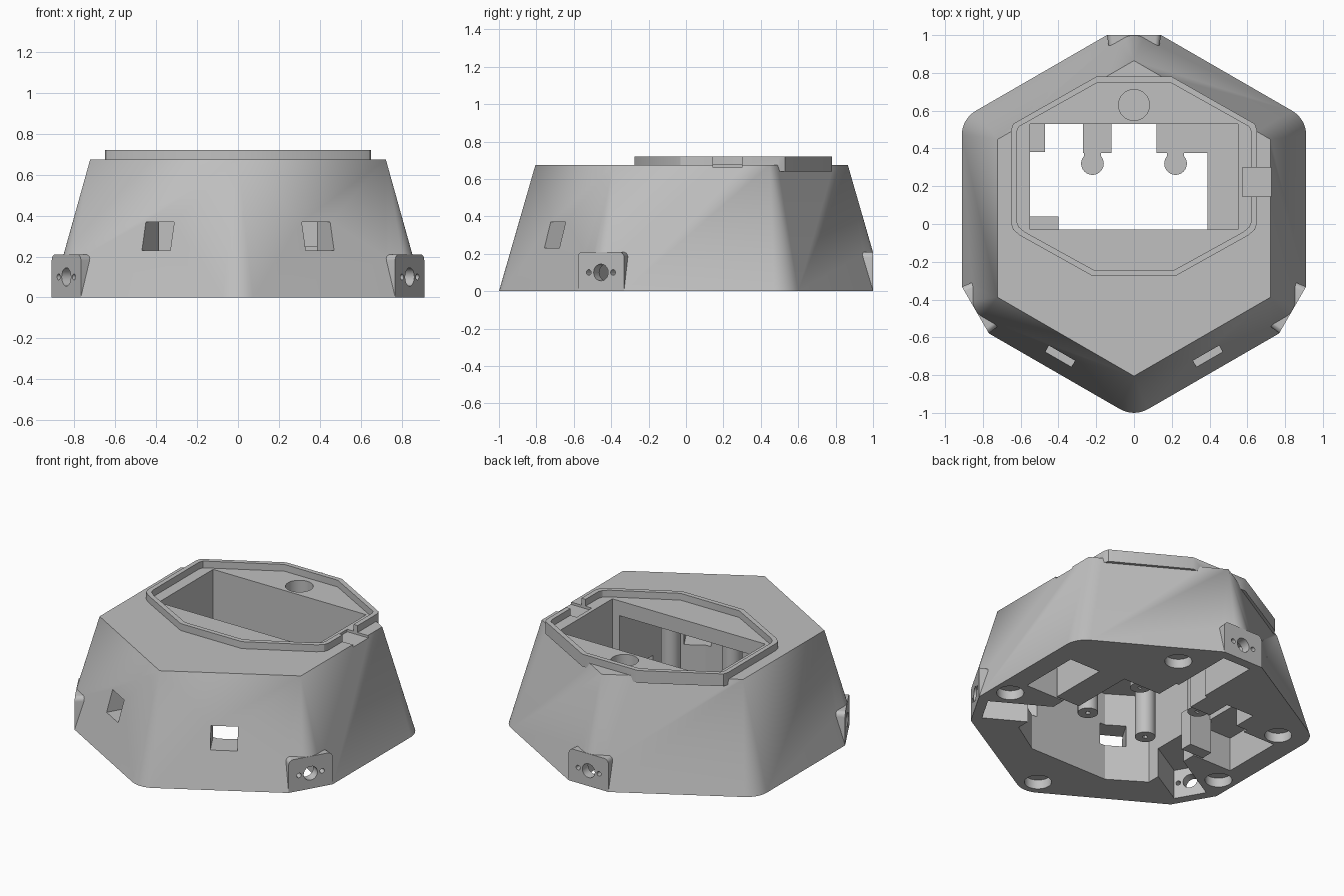
import bpy, bmesh
from math import sin, cos, pi, radians, sqrt
from mathutils import Matrix

cube = bpy.data.objects.get("Cube")
if cube:
    bpy.data.objects.remove(cube, do_unlink=True)

SHADE = (0.53, 0.53, 0.53, 1)
grey = bpy.data.materials.new("plain_grey")
grey.use_nodes = True
grey.diffuse_color = SHADE
grey.node_tree.nodes["Principled BSDF"].inputs["Base Color"].default_value = SHADE

CENTRE_Y = 0.03
TOP = 0.675
BELOW = -0.05  # solids start under the ground and are trimmed flat


def loft(name, lower, upper, matrix=None):
    """Closed solid between two matching rings; coincident points are shared."""
    bm = bmesh.new()
    shared = {}

    def vert(p):
        key = tuple(round(c, 5) for c in p)
        if key not in shared:
            shared[key] = bm.verts.new(p)
        return shared[key]

    def face(verts):
        verts = list(dict.fromkeys(verts))
        if len(verts) > 2:
            bm.faces.new(verts)

    a = [vert(p) for p in lower]
    b = [vert(p) for p in upper]
    face(a)
    face(b)
    for i in range(len(a)):
        j = (i + 1) % len(a)
        face((a[i], a[j], b[j], b[i]))
    bmesh.ops.recalc_face_normals(bm, faces=bm.faces[:])
    if matrix:
        bm.transform(matrix)
    mesh = bpy.data.meshes.new(name)
    bm.to_mesh(mesh)
    bm.free()
    mesh.materials.append(grey)
    obj = bpy.data.objects.new(name, mesh)
    bpy.context.collection.objects.link(obj)
    return obj


def prism(name, pts, z0, z1, matrix=None):
    return loft(name, [(x, y, z0) for x, y in pts], [(x, y, z1) for x, y in pts], matrix)


def box(name, x0, x1, y0, y1, z0, z1, matrix=None):
    return prism(name, [(x0, y0), (x1, y0), (x1, y1), (x0, y1)], z0, z1, matrix)


def circle(x, y, r, n=32):
    return [(x + r * cos(2 * pi * i / n), y + r * sin(2 * pi * i / n)) for i in range(n)]


def combine(target, tool, operation="DIFFERENCE"):
    tool.hide_render = True
    mod = target.modifiers.new("combine", "BOOLEAN")
    mod.operation = operation
    mod.solver = "MANIFOLD"
    mod.object = tool
    bpy.context.view_layer.objects.active = target
    bpy.ops.object.modifier_apply(modifier=mod.name)
    bpy.data.objects.remove(tool, do_unlink=True)


def outward(degrees):
    """Frame whose x axis points away from the centre at this heading."""
    return Matrix.Translation((0, CENTRE_Y, 0)) @ Matrix.Rotation(radians(degrees), 4, "Z")


# Shell: hexagon with rounded corners below and sharp corners on top
lower, upper = [], []
R_LOW, R_TOP, ROUND, STEPS = 1.069, 0.835, 0.16, 8
for k in range(6):
    a = radians(30 + 60 * k)
    d = R_LOW - ROUND * 2 / sqrt(3)
    for s in range(STEPS + 1):
        t = a + radians(-30 + 60 * s / STEPS)
        lower.append((d * cos(a) + ROUND * cos(t), CENTRE_Y + d * sin(a) + ROUND * sin(t), BELOW))
        upper.append((R_TOP * cos(a), CENTRE_Y + R_TOP * sin(a), TOP))
shell = loft("shell", lower, upper)

# Raised rim on the top
half = [(0.2, 0.78), (0.605, 0.55), (0.64, 0.53), (0.65, 0.5),
        (0.65, 0.0), (0.64, -0.03), (0.605, -0.06), (0.22, -0.275)]
rim = half + [(-x, y) for x, y in reversed(half)]
combine(shell, prism("rim", rim, 0.64, 0.72), "UNION")

# Connector plates at three corners, flat outside, narrowing inwards
W, H, C = 0.144, 0.21, 0.03
right = [(W, BELOW - 0.01)] + [(W - C + C * cos(t), H - C + C * sin(t))
                               for t in [pi / 2 * i / 5 for i in range(6)]]
plate = right + [(-w, z) for w, z in reversed(right)]
HEADINGS = (90, 210, 330)
for h in HEADINGS:
    frame = outward(h)
    block = loft("plate", [(0.8, w * 0.83, z) for w, z in plate],
                 [(0.98, w, z) for w, z in plate], frame)
    combine(shell, block, "UNION")
    combine(shell, box("corner_cut", 0.97, 1.3, -0.5, 0.5, -0.1, 0.4, frame))

# Flat underside
combine(shell, box("ground_trim", -2, 2, -2, 2, -1, 0))

# Hollow inside the rim, side notch and round recess
inset = [(x * 0.955, 0.2525 + (y - 0.2525) * 0.943) for x, y in rim]
combine(shell, prism("rim_hollow", inset, TOP + 0.001, 1))
combine(shell, box("notch", 0.575, 0.9, 0.145, 0.3, 0.66, 1.1))
combine(shell, prism("recess", circle(0, 0.63, 0.082), 0.55, 1.2))

# Screen opening and the cavity in front of it
combine(shell, box("opening", -0.55, 0.55, -0.03, 0.53, -0.1, 1.3))
side = [(0.5, 0.05), (0.5, -0.46), (0.28, -0.6)]
combine(shell, prism("cavity", side + [(-x, y) for x, y in reversed(side)], -0.11, 0.58))

# Side alcoves and square windows in the front walls
for s in (-1, 1):
    x0, x1 = sorted((s * 0.45, s * 0.78))
    combine(shell, box("alcove", x0, x1, -0.05, 0.35, -0.12, 0.22))
    shift = Matrix.Translation((s * 0.385, -0.69, 0.3))
    turn = Matrix.Rotation(radians(30 * s), 4, "Z")
    combine(shell, box("window", -0.08, 0.08, -0.2, 0.25, -0.07, 0.07, shift @ turn))

# Wire channels and connector holes
for h in HEADINGS:
    frame = outward(h)
    combine(shell, box("channel", 0.3, 0.91, -0.1, 0.1, -0.13, 0.19, frame))
    tilt = frame @ Matrix.Translation((0, 0, 0.1)) @ Matrix.Rotation(pi / 2, 4, "Y")
    for w, r in ((0, 0.045), (-0.075, 0.015), (0.075, 0.015)):
        combine(shell, prism("hole", circle(0, w, r, 20), 0.8, 1.1, tilt))

# Round pockets under the base
for x, y in ((0.28, 0.74), (0.8, -0.18), (-0.8, -0.18), (0, -0.88), (-0.73, 0.45)):
    combine(shell, prism("pocket", circle(x, y, 0.08), -0.1, 0.06))

# Ledges inside the opening
box("right_ledge", 0.39, 0.56, -0.04, 0.54, 0.0, 0.25)
box("back_right_ledge", 0.12, 0.4, 0.375, 0.54, 0.0, 0.25)
box("back_middle_ledge", -0.27, -0.12, 0.375, 0.54, 0.0, 0.25)
box("back_left_ledge", -0.56, -0.47, 0.38, 0.54, 0.0, 0.25)
box("front_left_ledge", -0.56, -0.4, -0.04, 0.04, 0.0, 0.25)

# Screw posts
for s, label in ((-1, "left"), (1, "right")):
    x = s * 0.22
    for y, z0, z1, row in ((0.32, 0.03, 0.25, "back"), (-0.16, 0.07, 0.59, "front")):
        post = prism(f"{row}_{label}_post", circle(x, y, 0.06), z0, z1)
        combine(post, prism("screw_hole", circle(x, y, 0.015, 12), z0 - 0.1, z0 + 0.08))
    box(f"{label}_post_web", x - 0.045, x + 0.045, 0.32, 0.4, 0.03, 0.25)

# Smooth curved walls, keep edges sharp
bpy.ops.object.select_all(action="DESELECT")
for obj in bpy.context.collection.objects:
    if obj.type == "MESH":
        obj.select_set(True)
bpy.context.view_layer.objects.active = shell
bpy.ops.object.shade_smooth_by_angle(angle=radians(30))
